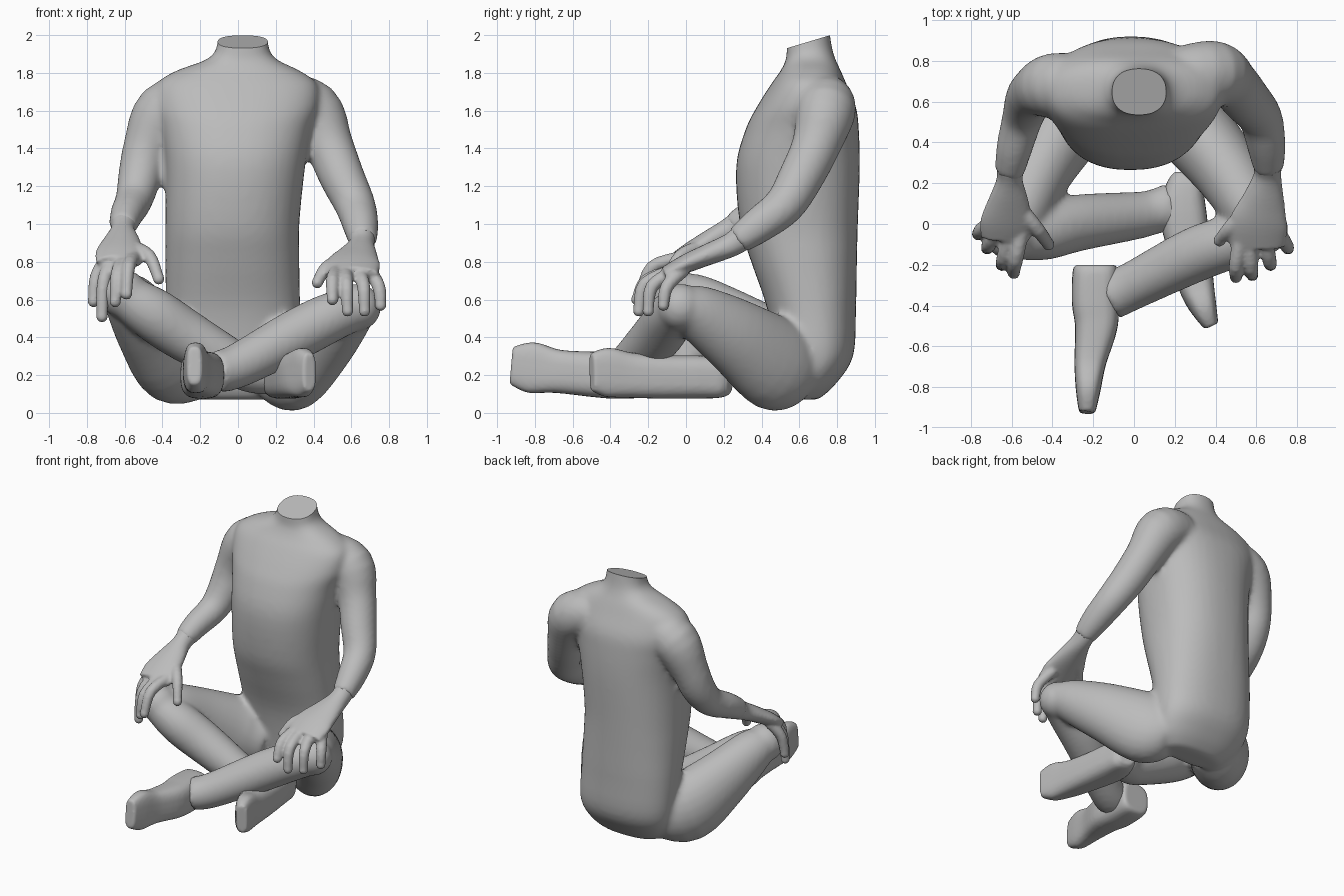
import bpy, bmesh, math
from mathutils import Vector

X, Z = Vector((1, 0, 0)), Vector((0, 0, 1))

cube = bpy.data.objects.get("Cube")
if cube:
    bpy.data.objects.remove(cube)

skin = bpy.data.materials.new("plain grey")
skin.use_nodes = True
skin.diffuse_color = (0.5, 0.5, 0.5, 1)
skin.node_tree.nodes["Principled BSDF"].inputs["Base Color"].default_value = (0.5, 0.5, 0.5, 1)


def spline(keys, steps=4):
    """Smooth curve through key sections of any number of values."""
    out = []
    for i in range(len(keys) - 1):
        a, b = keys[max(i - 1, 0)], keys[i]
        c, d = keys[i + 1], keys[min(i + 2, len(keys) - 1)]
        for s in range(steps):
            t = s / steps
            out.append([q + t / 2 * (r - p + t * (2 * p - 5 * q + 4 * r - e + t * (3 * (q - r) + e - p)))
                        for p, q, r, e in zip(a, b, c, d)])
    return out + [list(keys[-1])]


def loft(bm, keys, ref, power=2.0, level=False, sides=24):
    """Closed tube through sections (x, y, z, radius along ref, other radius)."""
    secs = spline([k if len(k) == 5 else (*k, k[3]) for k in keys])
    pts = [Vector(s[:3]) for s in secs]
    rings = []
    for i, s in enumerate(secs):
        t = Z if level else (pts[min(i + 1, len(pts) - 1)] - pts[max(i - 1, 0)]).normalized()
        u = (ref - t * ref.dot(t)).normalized()
        v = t.cross(u)
        ring = []
        for k in range(sides):
            a = math.tau * k / sides
            c, n = math.cos(a), math.sin(a)
            ring.append(bm.verts.new(pts[i]
                        + u * s[3] * math.copysign(abs(c) ** (2 / power), c)
                        + v * s[4] * math.copysign(abs(n) ** (2 / power), n)))
        rings.append(ring)
    for a, b in zip(rings, rings[1:]):
        for k in range(sides):
            j = (k + 1) % sides
            bm.faces.new((a[k], a[j], b[j], b[k]))
    bm.faces.new(rings[0][::-1])
    bm.faces.new(rings[-1])


def ball(bm, place, radius):
    made = bmesh.ops.create_uvsphere(bm, u_segments=16, v_segments=10, radius=radius)
    bmesh.ops.translate(bm, verts=made["verts"], vec=place)


def finish(bm, name, voxel=0.011, relaxing=4):
    """Fuse the overlapping volumes into one smooth skin."""
    bmesh.ops.recalc_face_normals(bm, faces=bm.faces)
    mesh = bpy.data.meshes.new(name)
    bm.to_mesh(mesh)
    bm.free()
    mesh.materials.append(skin)
    obj = bpy.data.objects.new(name, mesh)
    bpy.context.collection.objects.link(obj)
    fuse = obj.modifiers.new("fuse", 'REMESH')
    fuse.mode, fuse.voxel_size, fuse.use_smooth_shade = 'VOXEL', voxel, True
    relax = obj.modifiers.new("relax", 'SMOOTH')
    relax.factor, relax.iterations = 0.5, relaxing
    return obj


# Torso: height, then side limits and front and back limits
body = bmesh.new()
outline = [(0.07, -.2, .22, .52, .7), (.15, -.3, .3, .48, .79), (.3, -.36, .34, .47, .885),
           (.55, -.38, .33, .43, .9), (.8, -.385, .325, .345, .905), (1.0, -.385, .325, .285, .91),
           (1.3, -.385, .355, .265, .92), (1.5, -.41, .39, .315, .915), (1.62, -.44, .43, .375, .9),
           (1.74, -.43, .42, .45, .85), (1.81, -.33, .33, .5, .82), (1.875, -.16, .2, .53, .79),
           (1.95, -.11, .16, .535, .77), (2.1, -.11, .16, .56, .75)]
loft(body, [((a + b) / 2, (c + d) / 2, z, (b - a) / 2, (d - c) / 2) for z, a, b, c, d in outline],
     X, power=2.3, level=True, sides=40)

# Arms, from inside the shoulder to the forearm
loft(body, [(.22, .73, 1.66, .14), (.39, .74, 1.6, .16), (.48, .69, 1.42, .13),
            (.55, .61, 1.25, .12), (.62, .52, 1.1, .108), (.65, .38, .99, .095),
            (.66, .27, .91, .075)], X)
loft(body, [(-.22, .68, 1.66, .14), (-.39, .68, 1.59, .16), (-.485, .65, 1.4, .125),
            (-.52, .6, 1.25, .115), (-.55, .51, 1.13, .1), (-.59, .36, 1.05, .088),
            (-.61, .25, .985, .072)], X)

# Left thigh, knee and shin
loft(body, [(.18, .58, .22, .18, .17), (.28, .475, .255, .25, .19), (.45, .27, .4, .205, .17),
            (.57, .08, .52, .155, .145), (.63, -.01, .56, .12)], Z)
ball(body, (.635, -.03, .56), .125)
loft(body, [(.65, -.03, .56, .11), (.5, -.08, .51, .13), (.3, -.15, .41, .135),
            (0, -.3, .25, .118), (-.12, -.355, .215, .11, .12)], Z)

# Right thigh, knee and shin
loft(body, [(-.18, .58, .25, .18, .17), (-.34, .475, .29, .245, .2), (-.47, .26, .44, .205, .17),
            (-.56, .06, .58, .155, .145), (-.6, -.02, .62, .125)], Z)
ball(body, (-.605, -.05, .63), .13)
loft(body, [(-.62, -.06, .63, .11), (-.46, -.04, .53, .14), (-.28, .005, .41, .14),
            (0, .04, .25, .118), (.1, .06, .21, .11), (.2, .09, .2, .1, .12)], Z)
figure = finish(body, "torso_arms_and_legs", 0.017, 10)

# Slanted neck cut through the fused skin
fused = figure.evaluated_get(bpy.context.evaluated_depsgraph_get())
figure_mesh = bpy.data.meshes.new_from_object(fused)
figure.modifiers.clear()
figure.data = figure_mesh
bm = bmesh.new()
bm.from_mesh(figure_mesh)
cut = bmesh.ops.bisect_plane(bm, geom=bm.verts[:] + bm.edges[:] + bm.faces[:],
                             plane_co=(0, .765, 2.0), plane_no=(0, -.06, .2), clear_outer=True)
rim = [e for e in cut["geom_cut"] if isinstance(e, bmesh.types.BMEdge)]
bmesh.ops.holes_fill(bm, edges=rim)
for edge in rim:
    edge.smooth = False
bm.to_mesh(figure_mesh)
bm.free()

# Hands: wrist to knuckles, then each finger as knuckle, bend, tip
left_palm = [(.655, .31, .94, .075), (.655, .24, .89, .068, .064), (.635, .12, .84, .105, .057),
             (.61, .0, .79, .145, .05), (.605, -.11, .735, .135, .04)]
left_fingers = [[(.52, -.07, .75), (.5, -.21, .7), (.5, -.26, .6)],
                [(.57, -.07, .75), (.575, -.22, .68), (.58, -.25, .54)],
                [(.64, -.06, .75), (.665, -.18, .67), (.67, -.2, .54)],
                [(.69, -.01, .76), (.745, -.1, .67), (.755, -.12, .57)],
                [(.56, .08, .81), (.47, -.02, .77), (.42, -.08, .69)]]
right_palm = [(-.605, .28, 1.0, .072), (-.61, .22, .965, .064, .062), (-.615, .12, .91, .098, .056),
              (-.625, .01, .845, .13, .05), (-.63, -.07, .795, .122, .04)]
right_fingers = [[(-.55, -.03, .82), (-.58, -.18, .77), (-.59, -.24, .63)],
                 [(-.61, -.04, .81), (-.64, -.17, .73), (-.65, -.2, .59)],
                 [(-.66, -.02, .81), (-.71, -.1, .7), (-.72, -.12, .51)],
                 [(-.69, .02, .82), (-.75, -.03, .72), (-.765, -.05, .59)],
                 [(-.56, .08, .88), (-.47, -.03, .83), (-.42, -.1, .71)]]
for name, palm, fingers in (("left_hand", left_palm, left_fingers),
                            ("right_hand", right_palm, right_fingers)):
    hand = bmesh.new()
    loft(hand, palm, X)
    for knuckle, bend, tip in fingers:
        loft(hand, [(*knuckle, .038), (*bend, .036), (*tip, .03)], X, sides=12)
        ball(hand, tip, .032)
    finish(hand, name)

# Feet, lying on their sides, from heel to toe
left_foot = [(-.19, -.2, .2, .1, .1), (-.19, -.24, .2, .112, .12), (-.19, -.38, .2, .115, .125),
             (-.185, -.5, .205, .105, .12), (-.215, -.68, .22, .078, .115),
             (-.225, -.82, .24, .06, .135), (-.23, -.925, .25, .04, .1)]
right_foot = [(.26, .24, .18, .06, .08), (.25, .19, .185, .09, .105), (.24, .06, .19, .115, .115),
              (.27, -.12, .19, .105, .115), (.305, -.3, .2, .088, .12),
              (.345, -.42, .215, .063, .13), (.38, -.5, .215, .037, .1)]
for name, sections in (("left_foot", left_foot), ("right_foot", right_foot)):
    foot = bmesh.new()
    loft(foot, sections, X, power=3)
    finish(foot, name)
